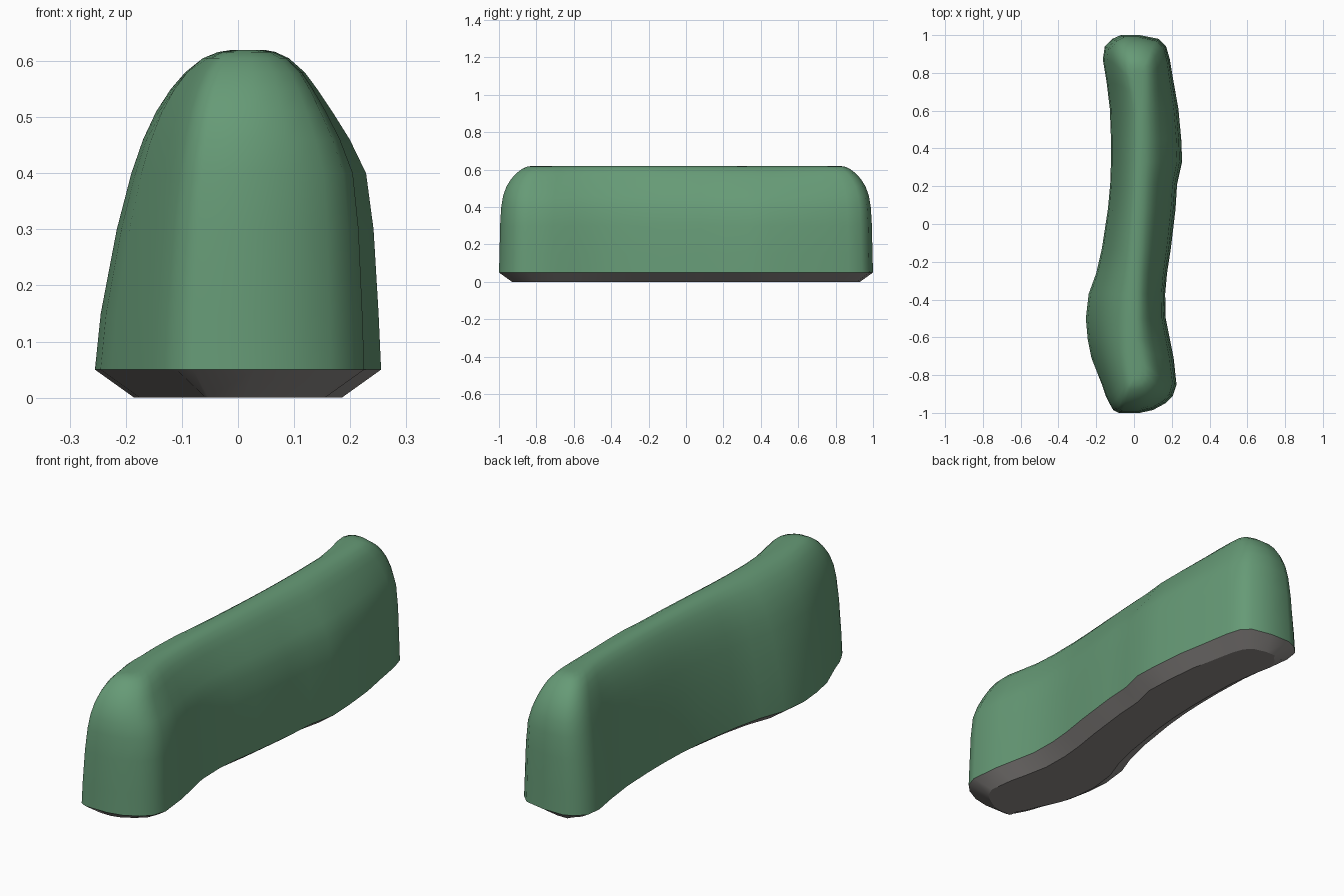
import bpy, bmesh

old = bpy.data.objects.get("Cube")
if old:
    bpy.data.objects.remove(old, do_unlink=True)


def make_material(name, colour):
    mat = bpy.data.materials.new(name)
    mat.use_nodes = True
    mat.diffuse_color = (*colour, 1)
    bsdf = next(n for n in mat.node_tree.nodes if n.type == 'BSDF_PRINCIPLED')
    bsdf.inputs["Base Color"].default_value = (*colour, 1)
    bsdf.inputs["Roughness"].default_value = 0.9
    return mat


leaf_green = make_material("leaf green", (0.133, 0.325, 0.182))
grey_soil = make_material("grey soil", (0.275, 0.26, 0.25))

# Winding plan of the hedge: y, left edge x, right edge x
PLAN = [
    (-1.0, -.08, .03), (-.985, -.11, .1), (-.95, -.13, .165), (-.91, -.15, .205),
    (-.85, -.17, .225), (-.71, -.225, .21), (-.61, -.245, .19), (-.5, -.255, .168),
    (-.37, -.24, .165), (-.26, -.2, .175), (-.13, -.17, .195), (.08, -.138, .22),
    (.21, -.126, .228), (.33, -.122, .255), (.45, -.122, .25), (.61, -.128, .235),
    (.75, -.145, .21), (.87, -.165, .19), (.94, -.155, .17), (.98, -.115, .13),
    (1.0, -.07, .03),
]

# Rounded section: height, left width scale, right width scale, end pull-in
SECTION = [
    (.05, 1, 1, 0), (.15, .96, .98, .003), (.3, .85, .94, .006), (.4, .75, .88, .012),
    (.46, .67, .75, .022), (.51, .58, .61, .04), (.55, .48, .49, .065),
    (.58, .38, .39, .092), (.605, .26, .26, .125), (.616, .15, .15, .15),
    (.62, .05, .05, .18),
]


def spine(y):
    """Nearly straight crest line with a slight S-curve."""
    return 0.02 + 0.04 * y * (1 - y * y)


def end_blend(y):
    """Zero along the middle, rising to one at the two ends."""
    return max(0, (abs(y) - 0.6) / 0.4)


def end_shift(y, pull):
    return y - pull * end_blend(y) * (1 if y > 0 else -1)


def hedge_ring(z, left_scale, right_scale, pull):
    pairs = []
    for y, left, right in PLAN:
        mid, yy = spine(y), end_shift(y, pull)
        fullness = 1 - 0.35 * end_blend(y)
        pairs.append(((mid + (left - mid) * left_scale ** fullness, yy, z),
                      (mid + (right - mid) * right_scale ** fullness, yy, z)))
    return pairs


def base_ring(z, inset):
    pairs = []
    for y, left, right in PLAN:
        step = min(inset, (right - left) * 0.25)
        yy = end_shift(y, inset)
        pairs.append(((left + step, yy, z), (right - step, yy, z)))
    return pairs


def loft(name, rings, material, angle):
    """Skin paired rings and close top and bottom with strips of quads."""
    bm = bmesh.new()
    layers = [[[bm.verts.new(p) for p in pair] for pair in ring] for ring in rings]
    loops = [[p[1] for p in lay] + [p[0] for p in reversed(lay)] for lay in layers]
    count = len(loops[0])
    for low, high in zip(loops, loops[1:]):
        for i in range(count):
            j = (i + 1) % count
            bm.faces.new((low[i], low[j], high[j], high[i]))
    for layer in (layers[0], layers[-1]):
        for a, b in zip(layer, layer[1:]):
            bm.faces.new((a[0], a[1], b[1], b[0]))
    bmesh.ops.recalc_face_normals(bm, faces=bm.faces[:])
    mesh = bpy.data.meshes.new(name)
    bm.to_mesh(mesh)
    bm.free()
    mesh.materials.append(material)
    obj = bpy.data.objects.new(name, mesh)
    bpy.context.collection.objects.link(obj)
    bpy.ops.object.select_all(action='DESELECT')
    obj.select_set(True)
    bpy.context.view_layer.objects.active = obj
    bpy.ops.object.shade_smooth_by_angle(angle=angle)


# Clipped foliage with a rounded crown
loft("hedge_foliage", [hedge_ring(*row) for row in SECTION], leaf_green, 1.0)

# Chamfered soil base tapering to the ground
loft("soil_base", [base_ring(0, 0.07), base_ring(0.05, 0)], grey_soil, 0.5)
